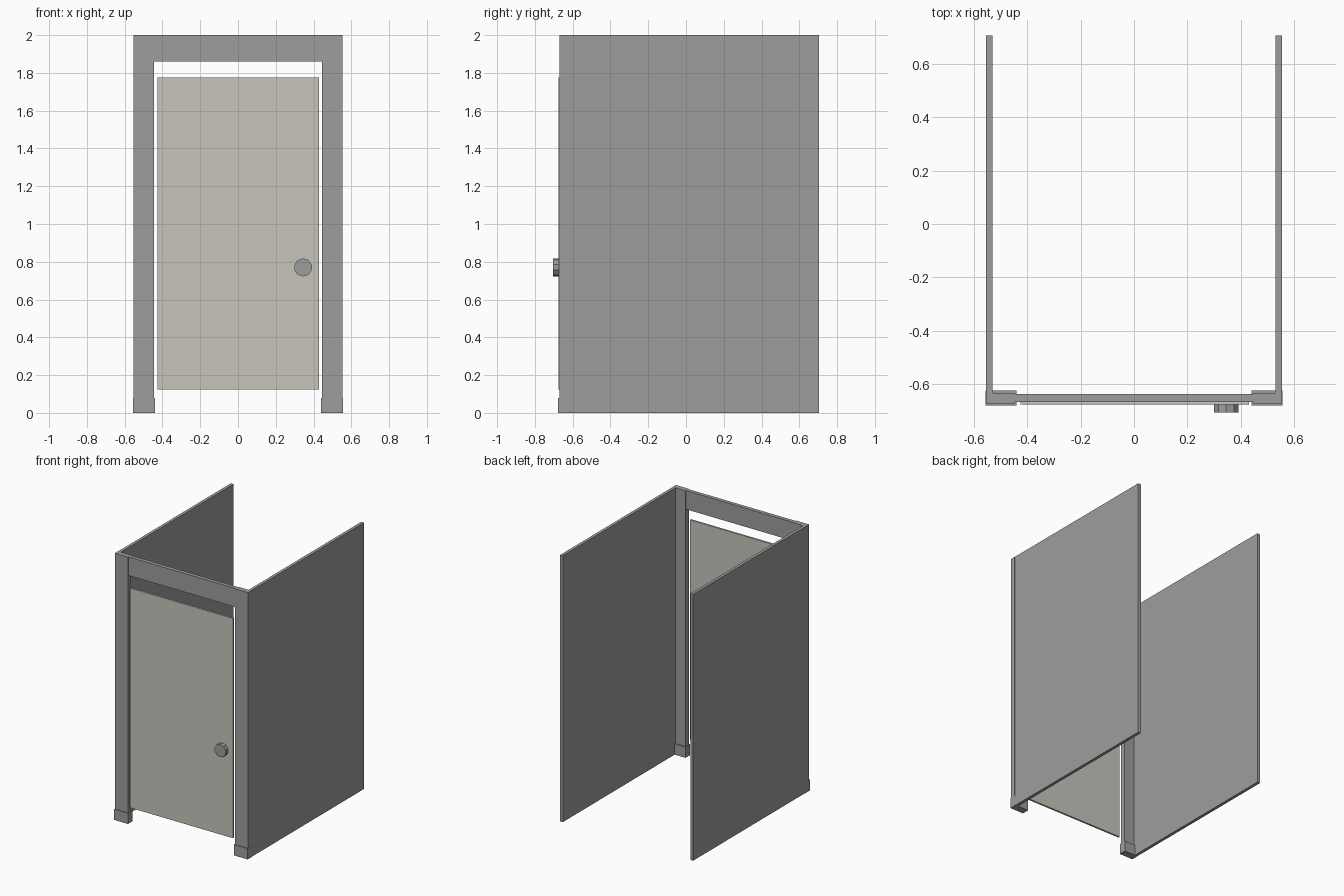
import bpy
import math

old = bpy.data.objects.get("Cube")
if old:
    bpy.data.objects.remove(old, do_unlink=True)


def material(name, rgb):
    m = bpy.data.materials.new(name)
    m.use_nodes = True
    colour = (*rgb, 1)
    m.diffuse_color = colour
    m.node_tree.nodes["Principled BSDF"].inputs["Base Color"].default_value = colour
    return m


grey = material("partition grey", (0.34, 0.34, 0.34))
beige = material("door beige", (0.58, 0.56, 0.50))


def box(name, x, y, z, mat):
    """Box spanning the given (low, high) ranges."""
    spans = (x, y, z)
    bpy.ops.mesh.primitive_cube_add(size=1, location=[(a + b) / 2 for a, b in spans])
    ob = bpy.context.object
    ob.name = name
    ob.scale = [b - a for a, b in spans]
    bpy.ops.object.transform_apply(location=False, rotation=False, scale=True)
    ob.data.materials.append(mat)
    return ob


def sided(name, x, y, z):
    """Matching boxes on the left (+x) and right (-x)."""
    box("left_" + name, x, y, z, grey)
    box("right_" + name, (-x[1], -x[0]), y, z, grey)


# Side walls, front posts and their feet
sided("wall", (0.53, 0.553), (-0.632, 0.705), (0, 2))
sided("post", (0.445, 0.554), (-0.671, -0.632), (0, 2))
sided("foot", (0.44, 0.555), (-0.678, -0.622), (0, 0.08))

# Header above the door
box("header", (-0.445, 0.445), (-0.665, -0.636), (1.86, 2), grey)

# Door panel
box("door", (-0.425, 0.43), (-0.675, -0.661), (0.125, 1.775), beige)

# Faceted door knob
bpy.ops.mesh.primitive_cylinder_add(vertices=10, radius=0.048, depth=0.031,
                                    location=(0.345, -0.6895, 0.77),
                                    rotation=(math.pi / 2, 0, 0))
knob = bpy.context.object
knob.name = "door_knob"
knob.data.materials.append(grey)
